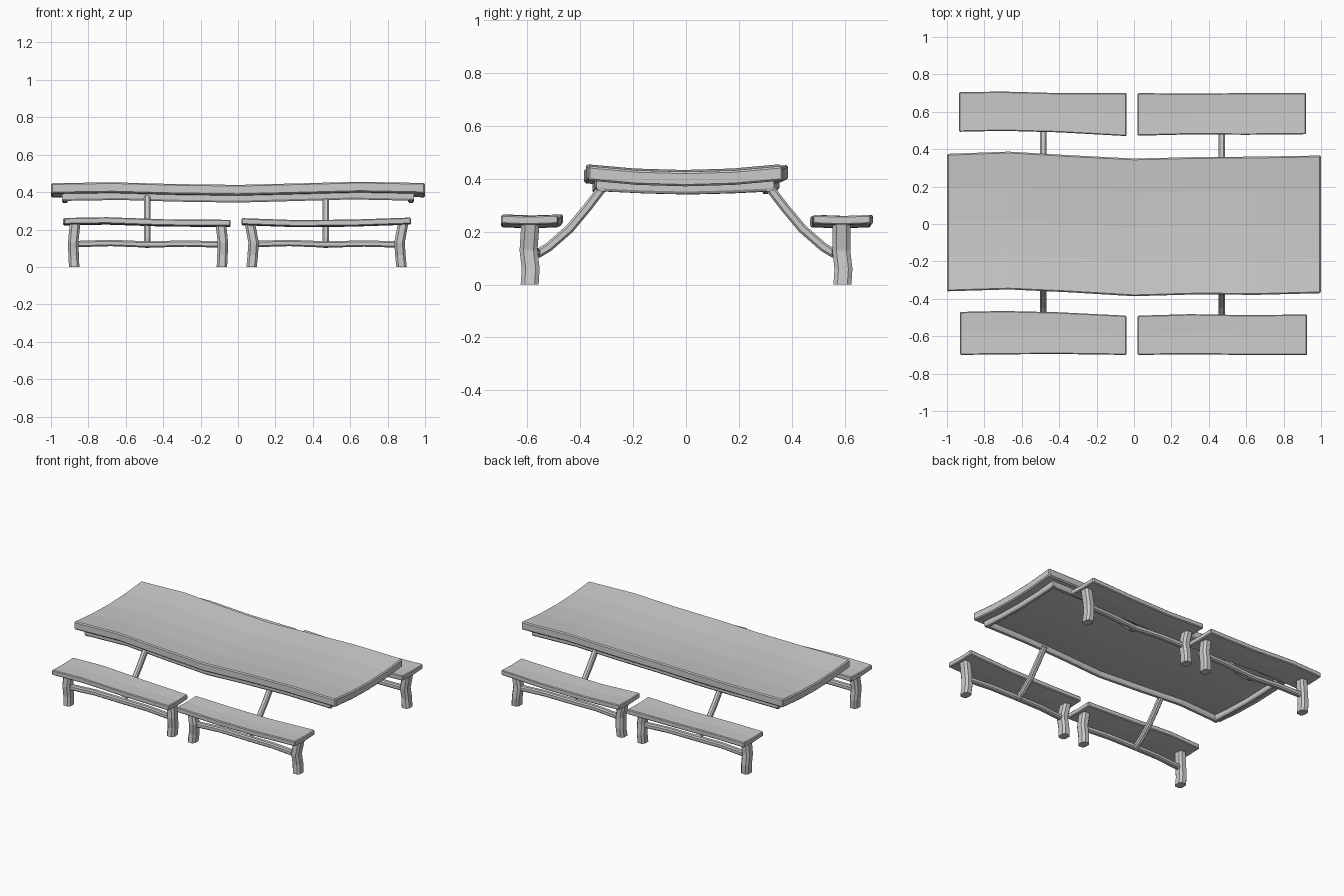
import bpy, bmesh
from mathutils import Vector

if "Cube" in bpy.data.objects:
    bpy.data.objects.remove(bpy.data.objects["Cube"])


def finish(bm, name, bevel=0.0):
    bmesh.ops.recalc_face_normals(bm, faces=bm.faces[:])
    me = bpy.data.meshes.new(name)
    bm.to_mesh(me)
    bm.free()
    ob = bpy.data.objects.new(name, me)
    bpy.context.collection.objects.link(ob)
    if bevel:
        m = ob.modifiers.new("bevel", 'BEVEL')
        m.width = bevel
        m.segments = 1
        m.limit_method = 'ANGLE'
        m.angle_limit = 0.7
    return ob


def loft(name, rings, bevel=0.0):
    """Skin a closed tube through matching rings and cap both ends."""
    bm = bmesh.new()
    vr = [[bm.verts.new(p) for p in r] for r in rings]
    n = len(vr[0])
    for a, b in zip(vr, vr[1:]):
        for i in range(n):
            j = (i + 1) % n
            bm.faces.new((a[i], a[j], b[j], b[i]))
    bm.faces.new(vr[0])
    bm.faces.new(vr[-1])
    return finish(bm, name, bevel)


def slab(name, stations, thick, sag, bevel, ny=4):
    """Warped plank from stations (x, y_front, y_back, z_mid)."""
    rings = []
    for x, y0, y1, z in stations:
        top = []
        for i in range(ny + 1):
            t = i / ny
            top.append((x, y0 + (y1 - y0) * t, z + sag * (2 * t - 1) ** 2))
        rings.append(top + [(a, b, c - thick) for a, b, c in reversed(top)])
    return loft(name, rings, bevel)


def beam(name, path, w, h, u, flat_ends=False):
    """Hand-cut octagonal timber swept along a path; u is the width axis."""
    pts = [Vector(p) for p in path]
    u = Vector(u)
    c = 0.55
    sec = [(-1, -c), (-c, -1), (c, -1), (1, -c), (1, c), (c, 1), (-c, 1), (-1, c)]
    rings = []
    for i, p in enumerate(pts):
        t = (pts[min(i + 1, len(pts) - 1)] - pts[max(i - 1, 0)]).normalized()
        if flat_ends:
            t = Vector((0, 0, 1))
        v = t.cross(u).normalized()
        rings.append([p + u * (a * w / 2) + v * (b * h / 2) for a, b in sec])
    return loft(name, rings)


# table top
top = [(-1, -.36, .375, .426), (-.67, -.35, .387, .431), (-.35, -.365, .368, .422),
       (0, -.386, .35, .417), (.35, -.376, .358, .426), (.65, -.379, .36, .434),
       (1, -.37, .366, .427)]
slab("table_top", top, 0.055, 0.022, 0.007)

# apron frame under the top, following its warp
def mid(s):
    return (s[1] + s[2]) / 2

for side, nm in ((-1, "front"), (1, "back")):
    path = [(s[0] * .94, mid(s) + side * .32, s[3] - .05) for s in top]
    beam(nm + "_apron", path, .032, .046, (0, 1, 0))
for x, s, nm in ((-.925, top[0], "left"), (.925, top[-1], "right")):
    m = mid(s)
    path = [(x, m - .33, s[3] - .05), (x, m - .16, s[3] - .058),
            (x, m, s[3] - .062), (x, m + .16, s[3] - .058), (x, m + .33, s[3] - .05)]
    beam(nm + "_apron", path, .032, .046, (1, 0, 0))

# four benches: seat, two legs, stretcher and a brace up to the apron
benches = {
    "front_left": (-1, [(-.93, -.70, -.47, .258), (-.7, -.697, -.465, .262),
                        (-.4, -.695, -.472, .251), (-.04, -.70, -.49, .248)],
                   (-.877, -.085), -.485),
    "front_right": (-1, [(.02, -.70, -.49, .257), (.3, -.697, -.482, .247),
                         (.6, -.70, -.487, .249), (.925, -.70, -.484, .26)],
                    (.075, .872), .47),
    "back_left": (1, [(-.935, .493, .705, .256), (-.7, .498, .708, .26),
                      (-.4, .49, .70, .25), (-.04, .47, .70, .247)],
                  (-.877, -.085), -.485),
    "back_right": (1, [(.02, .472, .70, .257), (.3, .479, .697, .247),
                       (.6, .477, .70, .249), (.92, .48, .70, .26)],
                   (.075, .872), .47),
}
for nm, (side, st, legs, bx) in benches.items():
    slab(nm + "_seat", st, .034, .004, .005, 2)
    y = side * .592
    for k, (lx, end, lean) in enumerate(zip(legs, (st[0], st[-1]), (1, -1))):
        zt = end[3] - .02
        d = .012 * (lean if nm.endswith("right") else -lean * .5)
        path = [(lx - d * .2, y, 0), (lx + d * .3, y + .004, .06),
                (lx + d * .7, y - .004, .13), (lx - d, y - side * .003, zt)]
        beam(f"{nm}_leg_{k + 1}", path, .056, .068, (1, 0, 0), True)
    a, b = legs
    xs = [a + (b - a) * t for t in (0, .25, .5, .75, 1)]
    zs = (.122, .128, .12, .125, .12)
    ys = (0, .012, .022, .012, 0)
    beam(nm + "_stretcher", [(x, y - side * o, z) for x, o, z in zip(xs, ys, zs)],
         .036, .034, (0, 1, 0))
    brace = [(.31, .375), (.375, .29), (.44, .212), (.52, .142), (.565, .115)]
    beam(nm + "_brace", [(bx, side * p, z) for p, z in brace], .034, .034, (1, 0, 0))
